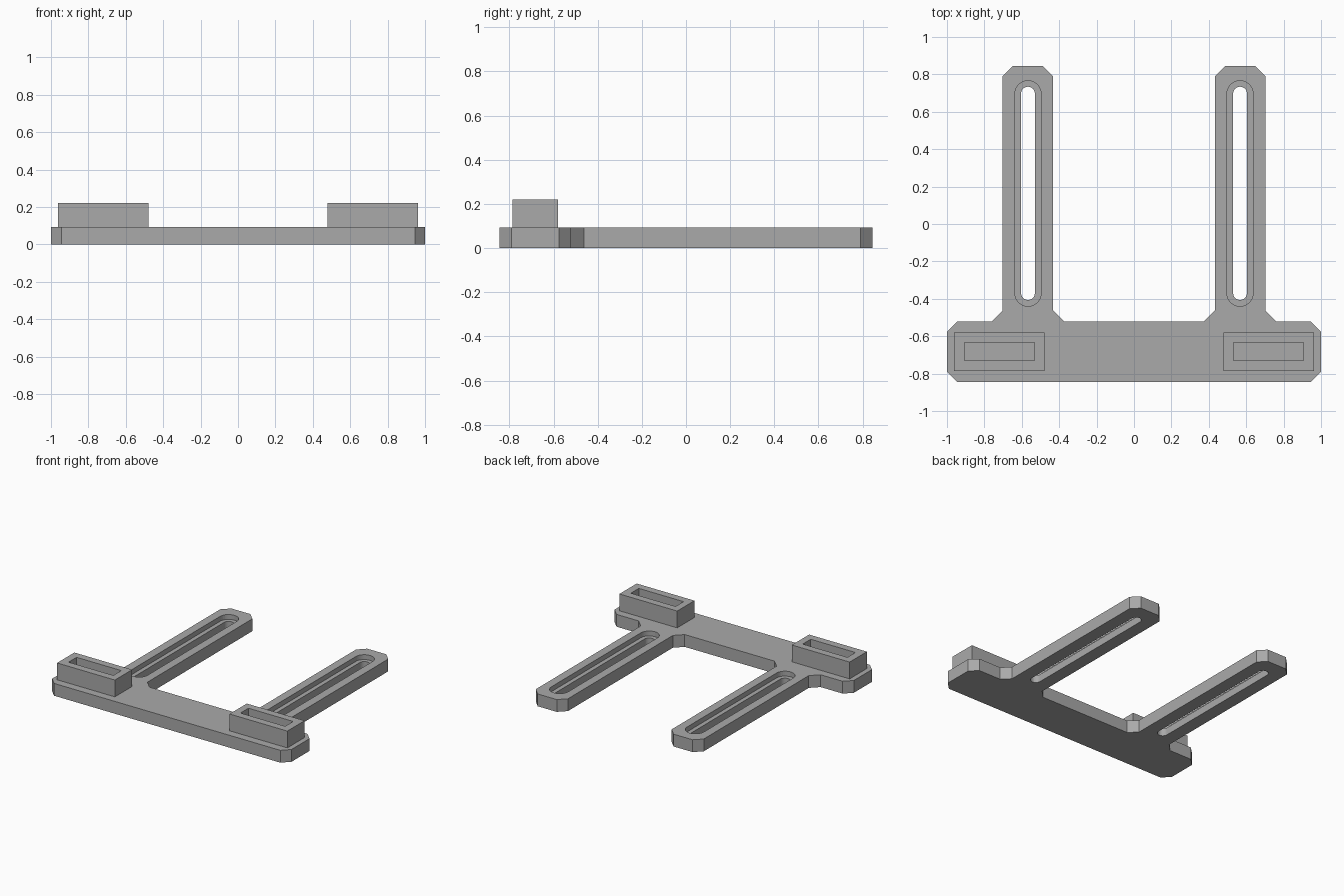
import bpy, bmesh, math

cube = bpy.data.objects.get("Cube")
if cube:
    bpy.data.objects.remove(cube, do_unlink=True)

PLATE_H = 0.093
SOCKET_TOP = 0.22
ARM_X = 0.567

grey = bpy.data.materials.new("plain grey")
grey.use_nodes = True
grey.diffuse_color = (0.4, 0.4, 0.4, 1)
grey.node_tree.nodes["Principled BSDF"].inputs["Base Color"].default_value = (0.4, 0.4, 0.4, 1)


def prism(name, outline, z0, z1):
    """Extrude a flat outline from z0 up to z1."""
    bm = bmesh.new()
    face = bm.faces.new([bm.verts.new((x, y, z0)) for x, y in outline])
    top = bmesh.ops.extrude_face_region(bm, geom=[face])["geom"]
    bmesh.ops.translate(bm, vec=(0, 0, z1 - z0),
                        verts=[v for v in top if isinstance(v, bmesh.types.BMVert)])
    bmesh.ops.recalc_face_normals(bm, faces=bm.faces)
    mesh = bpy.data.meshes.new(name)
    bm.to_mesh(mesh)
    bm.free()
    mesh.materials.append(grey)
    obj = bpy.data.objects.new(name, mesh)
    bpy.context.collection.objects.link(obj)
    return obj


def rectangle(x0, x1, y0, y1):
    return [(x0, y0), (x1, y0), (x1, y1), (x0, y1)]


def slot(cx, r, y0, y1, steps=16):
    """Outline with a half circle at each end."""
    arc = [math.pi * i / steps for i in range(steps + 1)]
    back = [(cx + r * math.cos(a), y1 - r + r * math.sin(a)) for a in arc]
    front = [(cx - r * math.cos(a), y0 + r - r * math.sin(a)) for a in arc]
    return back + front


def cut(target, cutter):
    """Subtract the cutter from the target, then remove it."""
    cutter.hide_render = True
    mod = target.modifiers.new("cut", "BOOLEAN")
    mod.operation = "DIFFERENCE"
    mod.solver = "EXACT"
    mod.object = cutter
    bpy.context.view_layer.objects.active = target
    bpy.ops.object.modifier_apply(modifier=mod.name)
    bpy.data.objects.remove(cutter, do_unlink=True)


# Base plate with two arms: half the outline, mirrored across x = 0
half = [(0.945, -0.845), (1, -0.79), (1, -0.575), (0.945, -0.52),
        (0.76, -0.52), (0.702, -0.462), (0.702, 0.79), (0.647, 0.845),
        (0.488, 0.845), (0.433, 0.79), (0.433, -0.462), (0.375, -0.52)]
plate = prism("base_plate", half + [(-x, y) for x, y in reversed(half)], 0, PLATE_H)

for side, label in ((1, "left"), (-1, "right")):
    # Through slot with a wider recess above it
    cx = side * ARM_X
    cut(plate, prism("slot_cutter", slot(cx, 0.037, -0.406, 0.734), -0.1, 0.2))
    cut(plate, prism("recess_cutter", slot(cx, 0.07, -0.44, 0.766), PLATE_H - 0.037, 0.2))

    # Raised socket with a rectangular pocket, open down to the plate
    xs = sorted((side * 0.479, side * 0.962))
    socket = prism(label + "_socket", rectangle(*xs, -0.785, -0.579), PLATE_H, SOCKET_TOP)
    xs = sorted((side * 0.531, side * 0.905))
    cut(socket, prism("pocket_cutter", rectangle(*xs, -0.729, -0.634), 0, 0.4))
